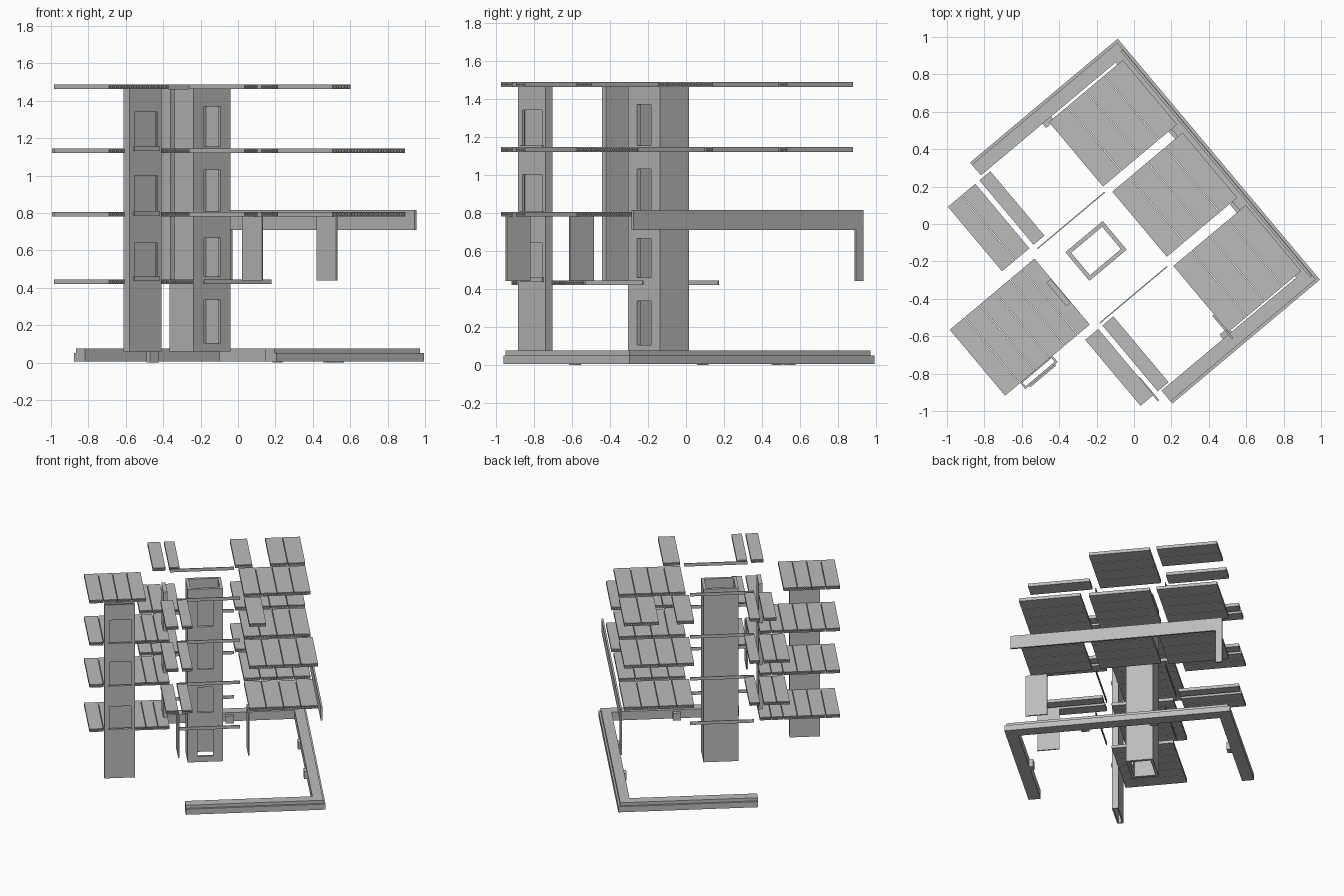
import bpy, bmesh, math
from mathutils import Matrix, Vector

old = bpy.data.objects.get("Cube")
if old:
    bpy.data.objects.remove(old, do_unlink=True)

concrete = bpy.data.materials.new("concrete_grey")
concrete.use_nodes = True
GREY = (0.5, 0.5, 0.5, 1)
concrete.diffuse_color = GREY
concrete.node_tree.nodes["Principled BSDF"].inputs["Base Color"].default_value = GREY

TURN = math.radians(-50)   # whole frame is turned on plan
THICK = 0.025              # floor panel depth
LEVELS = [0.445, 0.805, 1.145, 1.487]


def build(name, boxes):
    """One object from boxes given as (u0, u1, v0, v1, z0, z1)."""
    bm = bmesh.new()
    for u0, u1, v0, v1, z0, z1 in boxes:
        centre = Vector((u0 + u1, v0 + v1, z0 + z1)) / 2
        size = Matrix.Diagonal((u1 - u0, v1 - v0, z1 - z0, 1))
        bmesh.ops.create_cube(bm, size=1, matrix=Matrix.Translation(centre) @ size)
    mesh = bpy.data.meshes.new(name)
    bm.to_mesh(mesh)
    bm.free()
    mesh.materials.append(concrete)
    obj = bpy.data.objects.new(name, mesh)
    obj.rotation_euler.z = TURN
    bpy.context.collection.objects.link(obj)
    return obj


def hollow_panel(u0, u1, v0, v1, top):
    """Plank with a row of voids running along its length."""
    skin, cells, web = 0.006, 6, 0.007
    low = top - THICK
    boxes = [(u0, u1, v0, v1, top - skin, top), (u0, u1, v0, v1, low, low + skin)]
    step = (v1 - v0 - web) / cells
    for i in range(cells + 1):
        a = v0 + i * step
        boxes.append((u0, u1, a, a + web, low + skin, top - skin))
    return boxes


def floor_bay(name, u, v, count, levels, skip=None):
    """Row of planks side by side; skip maps a level to missing planks."""
    skip = skip or {}
    width = (v[1] - v[0]) / count
    for lv in levels:
        boxes = []
        for i in range(count):
            if i not in skip.get(lv, ()):
                a = v[0] + i * width
                boxes += hollow_panel(*u, a + 0.002, a + width - 0.002, LEVELS[lv])
        build(f"{name}_level_{lv + 1}", boxes)


def shaft(name, u, v, wall, z, door_v, doors):
    """Hollow shaft with a column of openings in its +u wall."""
    (u0, u1), (v0, v1), (z0, z1) = u, v, z
    boxes = [(u0, u0 + wall, v0, v1, z0, z1),
             (u0 + wall, u1 - wall, v0, v0 + wall, z0, z1),
             (u0 + wall, u1 - wall, v1 - wall, v1, z0, z1),
             (u1 - wall, u1, v0, door_v[0], z0, z1),
             (u1 - wall, u1, door_v[1], v1, z0, z1)]
    edges = [z0] + [e for pair in doors for e in pair] + [z1]
    for a, b in zip(edges[::2], edges[1::2]):
        boxes.append((u1 - wall, u1, *door_v, a, b))
    build(name, boxes)


# Foundation: stepped three-sided footing with bearing pads
UL, UR, VB, VF, W = -0.815, 0.867, 0.57, -0.46, 0.09
footing = []
for inset, z0, z1 in ((0, 0.005, 0.05), (0.015, 0.05, 0.075)):
    footing += [(UL + inset, UR - inset, VB - W, VB - inset, z0, z1),
                (UL + inset, UL + W, VF, VB - W, z0, z1),
                (UR - W, UR - inset, VF, VB - W, z0, z1)]
build("foundation", footing)
pads = [(UL + W, UL + W + 0.03, -0.03, 0.03, 0, 0.06),
        (UR - W - 0.03, UR - W, -0.03, 0.03, 0, 0.06)]
pads += [(c - 0.03, c + 0.03, VB - W - 0.02, VB - W, 0, 0.06) for c in (-0.23, 0.28)]
build("bearing_pads", pads)

# Lift core and shallow stair shaft
shaft("lift_core", (-0.12, 0.08), (-0.378, -0.118), 0.022, (0.06, 1.462),
      (-0.305, -0.19), [(0.105, 0.335), (0.46, 0.665), (0.81, 1.03), (1.155, 1.37)])
shaft("stair_shaft", (0.255, 0.303), (-1.012, -0.787), 0.011, (0.06, 1.465),
      (-0.975, -0.815), [(0.46, 0.64), (0.81, 1.0), (1.155, 1.34)])
build("stair_window_sills", [(0.303, 0.312, -0.985, -0.805, z - 0.025, z)
                             for z in (0.46, 0.81, 1.155)])

# Wide rear floor bays; the top level is partly open
UA, UB, UC = (-0.71, -0.26), (-0.207, 0.247), (0.307, 0.767)
floor_bay("floor_bay_a", UA, (0.0, 0.52), 4, (1, 2, 3), {3: (1,)})
floor_bay("floor_bay_b", UB, (0.02, 0.515), 4, (1, 2, 3))
floor_bay("floor_bay_c", UC, (0.015, 0.525), 4, (1, 2, 3), {3: (1, 2, 3)})

# Corridor strips and front bays
floor_bay("corridor_a", UA, (-0.485, -0.405), 1, (1, 2, 3))
floor_bay("corridor_c", UC, (-0.48, -0.40), 1, (1, 2, 3))
floor_bay("front_bay_a", UA, (-0.705, -0.51), 2, (1, 2, 3), {3: (0,)})
floor_bay("front_bay_c", UC, (-0.60, -0.505), 1, (1, 2, 3))
floor_bay("stair_bay", (-0.20, 0.26), (-1.12, -0.70), 4, (0, 1, 2, 3))
floor_bay("stair_landing", (-0.20, 0.26), (-0.70, -0.525), 2, (0, 1, 2))

# Thin tie beams across the open middle
for lv, top in enumerate(LEVELS):
    build(f"tie_beams_level_{lv + 1}",
          [(c - 0.003, c + 0.003, -0.48, -0.01, top - THICK, top) for c in (-0.231, 0.288)])

# Inner wall below the stair landing
build("inner_wall", [(-0.06, 0.105, -0.56, -0.53, 0.42, LEVELS[3] - THICK)])

# Hanging wall panels and the long edge beam with its leg
for name, v in (("front_wall_panel", -0.507), ("middle_wall_panel", 0.01)):
    build(name, [(0.645, 0.808, v - 0.005, v + 0.005, 0.44, 0.78)])
build("edge_beam", [(-0.755, 0.825, 0.538, 0.552, 0.71, 0.815),
                    (-0.755, -0.705, 0.538, 0.552, 0.44, 0.71)])
